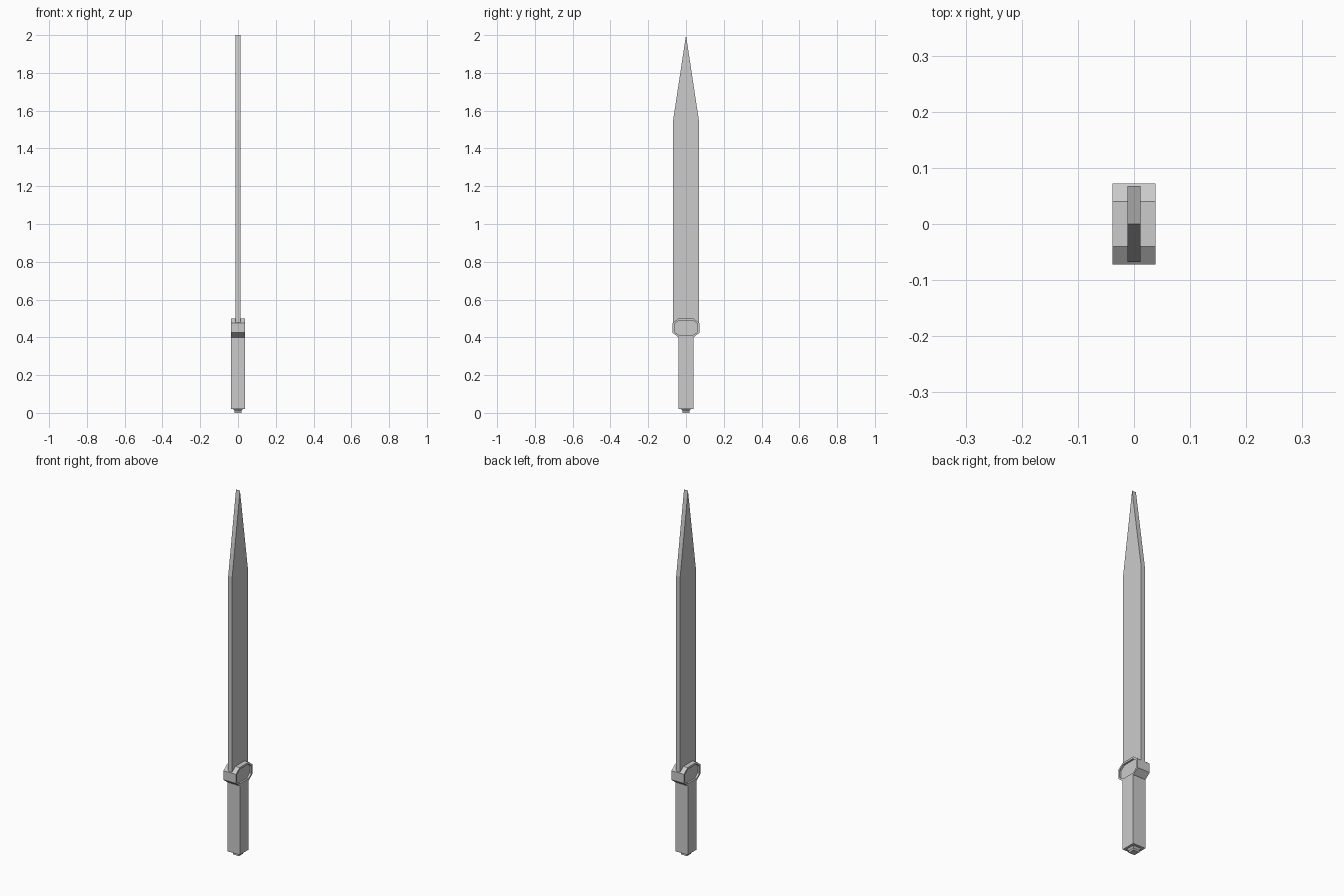
import bpy, bmesh

if "Cube" in bpy.data.objects:
    bpy.data.objects.remove(bpy.data.objects["Cube"])


def finish(bm, name):
    bmesh.ops.recalc_face_normals(bm, faces=bm.faces)
    mesh = bpy.data.meshes.new(name)
    bm.to_mesh(mesh)
    bm.free()
    obj = bpy.data.objects.new(name, mesh)
    bpy.context.collection.objects.link(obj)
    return obj


def slab(name, profile, half_x, inset=0, depth=0):
    """Extrude a (y, z) profile along x; optionally recess both side faces."""
    bm = bmesh.new()
    face = bm.faces.new([bm.verts.new((-half_x, y, z)) for y, z in profile])
    out = bmesh.ops.extrude_face_region(bm, geom=[face], use_keep_orig=True)
    verts = [g for g in out["geom"] if isinstance(g, bmesh.types.BMVert)]
    bmesh.ops.translate(bm, verts=verts, vec=(2 * half_x, 0, 0))
    bmesh.ops.recalc_face_normals(bm, faces=bm.faces)
    if inset:
        sides = [f for f in bm.faces if abs(f.normal.x) > 0.9]
        bmesh.ops.inset_individual(bm, faces=sides, thickness=inset)
        for f in sides:
            bmesh.ops.extrude_discrete_faces  # recess is built below
            new = bmesh.ops.inset_individual(bm, faces=[f], thickness=0, depth=-depth)
    return finish(bm, name)


def stack(name, levels):
    """Loft rectangular sections given as (half_x, half_y, z)."""
    bm = bmesh.new()
    rings = [[bm.verts.new((sx * hx, sy * hy, z))
              for sx, sy in ((-1, -1), (1, -1), (1, 1), (-1, 1))]
             for hx, hy, z in levels]
    for a, b in zip(rings, rings[1:]):
        for i in range(4):
            j = (i + 1) % 4
            bm.faces.new((a[i], a[j], b[j], b[i]))
    bm.faces.new(rings[0][::-1])
    bm.faces.new(rings[-1])
    return finish(bm, name)


# Blade with a pointed tip
slab("blade", [(-0.068, 0.45), (0.068, 0.45), (0.068, 1.55),
               (0, 2.0), (-0.068, 1.55)], 0.012)

# Octagonal guard with recessed side panels
half = [(0.04, 0.40), (0.072, 0.425), (0.072, 0.475), (0.04, 0.50)]
slab("guard", half + [(-y, z) for y, z in reversed(half)], 0.038, 0.011, 0.01)

# Square grip and small stepped pommel
stack("grip", [(0.038, 0.039, 0.02), (0.038, 0.039, 0.401)])
stack("pommel", [(0.018, 0.018, 0), (0.018, 0.018, 0.01), (0.026, 0.026, 0.021)])
